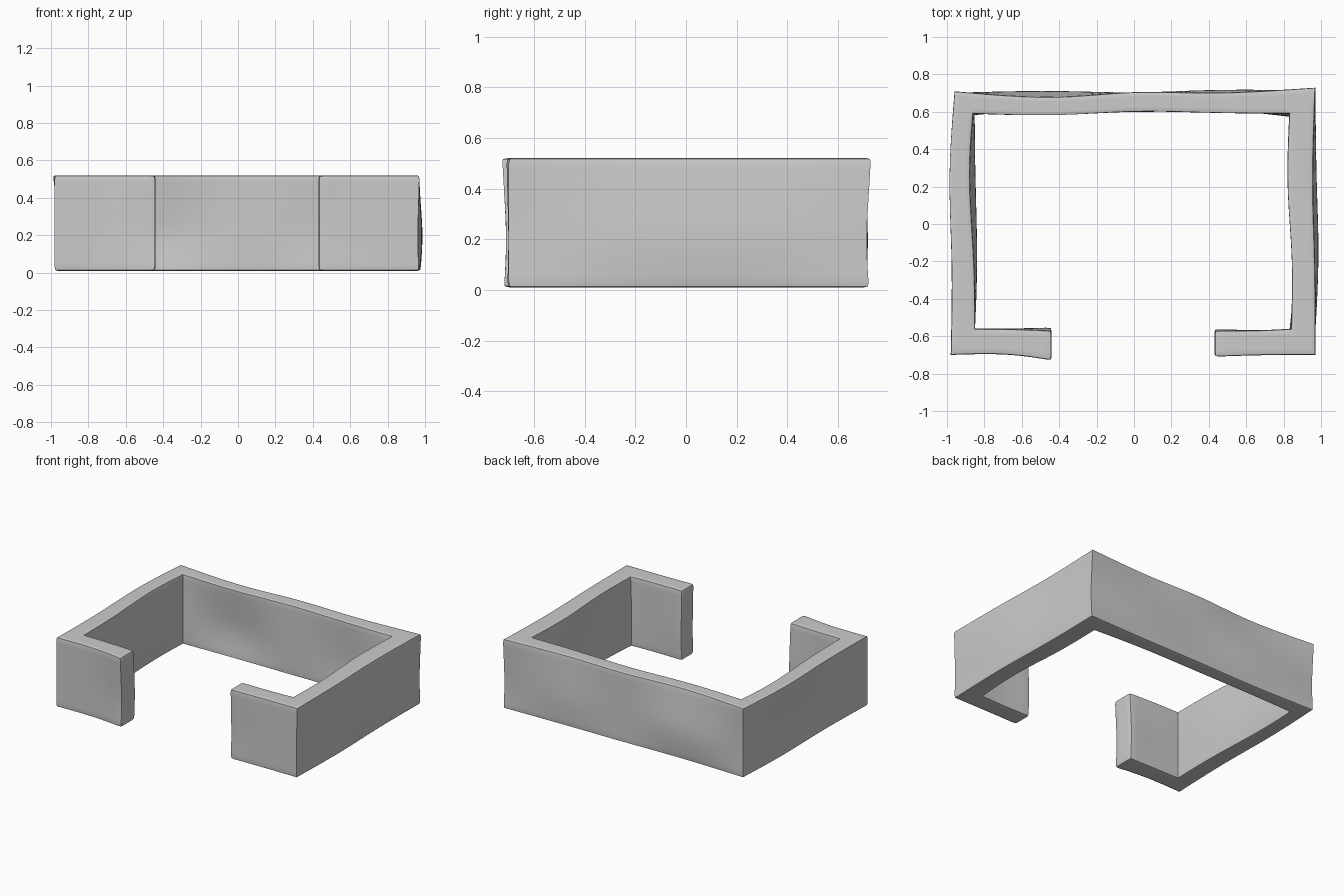
import bpy, bmesh
from mathutils import Vector

cube = bpy.data.objects.get("Cube")
if cube:
    bpy.data.objects.remove(cube)

# One flat colour
grey = bpy.data.materials.new("light grey")
grey.use_nodes = True
colour = (0.6, 0.6, 0.6, 1)
grey.diffuse_color = colour
grey.node_tree.nodes["Principled BSDF"].inputs["Base Color"].default_value = colour

# Plan of the wall: outer x y, inner x y, lean of the lower half x y
stations = [
    (-.44, -.73, -.44, -.57, 0, .02),
    (-.68, -.69, -.68, -.56, 0, 0),
    (-.98, -.70, -.85, -.56, 0, 0),
    (-.97, -.20, -.85, -.20, .02, 0),
    (-1.0, .25, -.89, .25, .05, 0),
    (-.96, .71, -.86, .59, .01, -.01),
    (-.42, .66, -.42, .57, 0, .07),
    (0, .72, 0, .61, 0, -.03),
    (.42, .69, .42, .59, 0, .04),
    (.97, .73, .83, .59, 0, -.02),
    (.95, .20, .81, .20, .03, 0),
    (.97, -.18, .85, -.18, .03, 0),
    (.97, -.70, .84, -.56, -.01, 0),
    (.68, -.70, .68, -.57, 0, 0),
    (.43, -.71, .43, -.57, 0, .01),
]
corners = {2, 5, 9, 12}
ends = {0, len(stations) - 1}
levels = [(.01, .4), (.19, 1), (.35, .5), (.52, 0)]   # height, share of lean


def ring(bm, station):
    """Upright cross-section: up the outer face, down the inner face."""
    ox, oy, ix, iy, dx, dy = station
    lean = Vector((dx, dy, 0))
    outer = [bm.verts.new(Vector((ox, oy, z)) + lean * w) for z, w in levels]
    inner = [bm.verts.new(Vector((ix, iy, z)) + lean * w) for z, w in levels]
    return outer + inner[::-1]


bm = bmesh.new()
crease = bm.edges.layers.float.new("crease_edge")
rings = [ring(bm, s) for s in stations]
count = len(rings[0])

# Wall faces between neighbouring cross-sections
for a, b in zip(rings, rings[1:]):
    for i in range(count):
        j = (i + 1) % count
        bm.faces.new((a[i], a[j], b[j], b[i]))

# Closed ends of the two short returns
for index in ends:
    r = rings[index]
    for i in range(len(levels) - 1):
        bm.faces.new((r[i], r[i + 1], r[-2 - i], r[-1 - i]))
bmesh.ops.recalc_face_normals(bm, faces=bm.faces)

# Firm corners and softly rounded rims
rim = (0, len(levels) - 1, len(levels), count - 1)
for k, r in enumerate(rings):
    for i in range(count):
        edge = bm.edges.get((r[i], r[(i + 1) % count]))
        if k in corners or k in ends:
            edge[crease] = 1.0 if k in corners else .8
        if k + 1 < len(rings) and i in rim:
            bm.edges.get((r[i], rings[k + 1][i]))[crease] = .75

mesh = bpy.data.meshes.new("wall")
bm.to_mesh(mesh)
bm.free()
wall = bpy.data.objects.new("wall", mesh)
bpy.context.collection.objects.link(wall)
mesh.materials.append(grey)

soft = wall.modifiers.new("soft shape", "SUBSURF")
soft.levels = soft.render_levels = 3
bpy.context.view_layer.objects.active = wall
wall.select_set(True)
bpy.ops.object.modifier_apply(modifier=soft.name)
bpy.ops.object.shade_smooth_by_angle(angle=.8)
